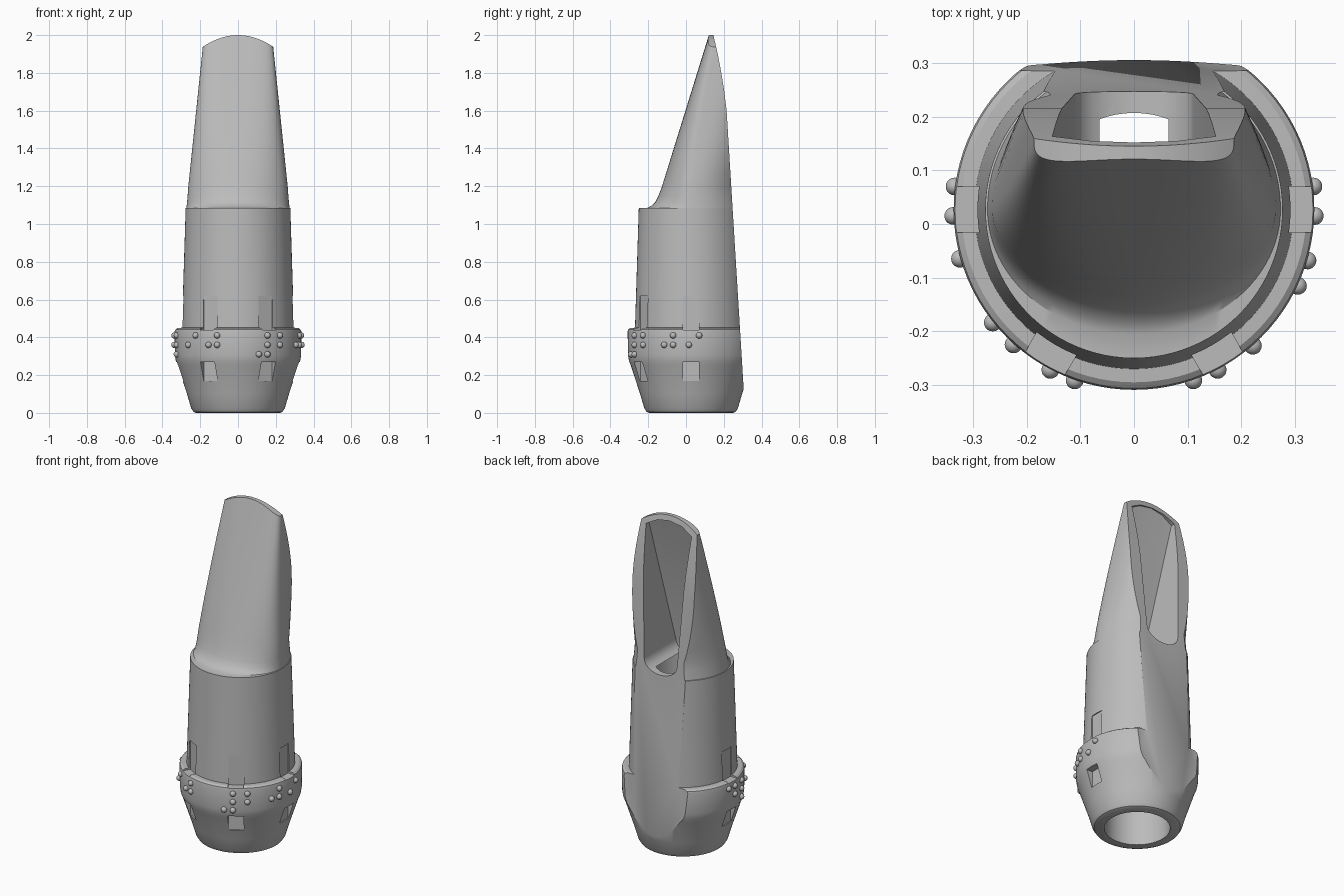
import bpy, bmesh, math
from mathutils import Matrix, Vector

cube = bpy.data.objects.get("Cube")
if cube:
    bpy.data.objects.remove(cube, do_unlink=True)

AXIS_Y = 0.027
SEGMENTS = 96

grey = bpy.data.materials.new("plain_grey")
grey.use_nodes = True
colour = (0.5, 0.5, 0.5, 1)
grey.diffuse_color = colour
bsdf = next(n for n in grey.node_tree.nodes if n.type == 'BSDF_PRINCIPLED')
bsdf.inputs["Base Color"].default_value = colour


def make_object(name, bm):
    bmesh.ops.recalc_face_normals(bm, faces=bm.faces[:])
    mesh = bpy.data.meshes.new(name)
    bm.to_mesh(mesh)
    bm.free()
    mesh.materials.append(grey)
    obj = bpy.data.objects.new(name, mesh)
    bpy.context.collection.objects.link(obj)
    return obj


def activate(obj):
    bpy.ops.object.select_all(action='DESELECT')
    obj.select_set(True)
    bpy.context.view_layer.objects.active = obj


def cut(target, cutter):
    """Subtract the cutter, then discard it."""
    cutter.hide_render = True
    activate(target)
    mod = target.modifiers.new("cut", 'BOOLEAN')
    mod.operation = 'DIFFERENCE'
    mod.solver = 'EXACT'
    mod.object = cutter
    bpy.ops.object.modifier_apply(modifier=mod.name)
    bpy.data.objects.remove(cutter, do_unlink=True)


def prism(name, points, place):
    """Extrude a flat outline one unit; place(a, b, t) gives the position."""
    bm = bmesh.new()
    ends = [[bm.verts.new(place(a, b, t)) for a, b in points] for t in (-0.5, 0.5)]
    bm.faces.new(ends[0])
    bm.faces.new(ends[1])
    for i in range(len(points)):
        j = (i + 1) % len(points)
        bm.faces.new((ends[0][i], ends[0][j], ends[1][j], ends[1][i]))
    return make_object(name, bm)


def loft(name, sections):
    """Skin superellipse sections: height, half width, front y, centre y, power."""
    bm = bmesh.new()
    rings = []
    for z, w, front, yc, power in sections:
        ring = []
        for i in range(SEGMENTS):
            a = math.tau * i / SEGMENTS
            c, s = math.cos(a), math.sin(a)
            x = w * math.copysign(abs(c) ** (2 / power), c)
            y = math.copysign(abs(s) ** (2 / power), s)
            ring.append(bm.verts.new((x, yc + y * (w if s > 0 else yc - front), z)))
        rings.append(ring)
    for low, high in zip(rings, rings[1:]):
        for i in range(SEGMENTS):
            j = (i + 1) % SEGMENTS
            bm.faces.new((low[i], low[j], high[j], high[i]))
    bm.faces.new(rings[0])
    bm.faces.new(rings[-1])
    return make_object(name, bm)


# Round shank, collar and barrel
sections = [(z, r, AXIS_Y - r, AXIS_Y, 2) for r, z in (
    (0.222, 0), (0.236, 0.006), (0.248, 0.025), (0.27, 0.1), (0.319, 0.25),
    (0.329, 0.275), (0.334, 0.305), (0.336, 0.43), (0.333, 0.442),
    (0.322, 0.45), (0.297, 0.451), (0.277, 1.085))]
# Concave step at the foot of the beak
sections += [(z, w, y, AXIS_Y, 2) for z, w, y in (
    (1.086, 0.273, -0.205), (1.095, 0.272, -0.185), (1.115, 0.27, -0.163),
    (1.145, 0.267, -0.148))]
# Beak, narrowing and flattening toward the tip
for i in range(13):
    t = i / 12
    sections.append((1.19 + 0.82 * t, 0.264 - 0.085 * t, -0.13 + 0.254 * t,
                     AXIS_Y + 0.143 * t, 2 + 1.5 * t))
body = loft("mouthpiece_body", sections)

# Flat table on the back, curving in toward the tip
table = [(0.313, -0.1), (0.307, 0.1), (0.215, 1.6), (0.203, 1.7), (0.187, 1.8),
         (0.168, 1.9), (0.145, 2.0), (0.13, 2.06), (0.8, 2.06), (0.8, -0.1)]
cut(body, prism("table_cutter", table, lambda y, z, t: (t * 2, y, z)))

# Curved tip
arc = [(x / 20 * 0.26, 2 - 0.06 * abs(x / 20 * 0.26 / 0.183) ** 2) for x in range(-20, 21)]
cut(body, prism("tip_cutter", arc + [(0.26, 2.3), (-0.26, 2.3)],
                lambda x, z, t: (x, t * 2, z)))

# Round bore from below
bm = bmesh.new()
bmesh.ops.create_cone(bm, cap_ends=True, segments=64, radius1=0.18, radius2=0.18,
                      depth=1.19, matrix=Matrix.Translation((0, AXIS_Y, 0.495)))
cut(body, make_object("bore_cutter", bm))

# Window and sloping chamber behind the beak
bm = bmesh.new()
for x, y, z in ((0.152, 0.137, 1.92), (0.08, 0.143, 1.958), (0, 0.146, 1.97)):
    for side in ((-1, 1) if x else (1,)):
        bm.verts.new((x * side, y, z))
        bm.verts.new((x * side, 0.45, z))
for i in range(13):
    a = math.pi * i / 12
    for y in (-0.06, 0.45):
        bm.verts.new((0.11 * math.cos(a), y, 1.15 - 0.075 * math.sin(a)))
hull = bmesh.ops.convex_hull(bm, input=bm.verts[:])
bmesh.ops.delete(bm, geom=[v for v in hull["geom_interior"]
                           if isinstance(v, bmesh.types.BMVert)], context='VERTS')
bmesh.ops.dissolve_limit(bm, angle_limit=0.01, verts=bm.verts[:], edges=bm.edges[:])
cut(body, make_object("chamber_cutter", bm))

# Flat slots above and below the collar
bm = bmesh.new()
for degrees in (0, 180, -60, -120):
    turn = Matrix.Translation((0, AXIS_Y, 0)) @ Matrix.Rotation(math.radians(degrees), 4, 'Z')
    for low, high in ((0.17, 0.27), (0.44, 0.62)):
        size = Matrix.Diagonal((0.12, 0.085, high - low, 1))
        bmesh.ops.create_cube(bm, size=1, matrix=turn @ Matrix.Translation(
            (0.345, 0, (low + high) / 2)) @ size)
cut(body, make_object("slot_cutter", bm))

# Raised beads around the collar: plan position and the rows they fill
ROWS = (0.31, 0.36, 0.41)
beads = [(-0.335, 0.07, (2,)), (-0.34, 0.015, (1, 2)), (-0.325, -0.065, (0, 1, 2)),
         (-0.265, -0.185, (1,)), (-0.225, -0.225, (2,)), (-0.155, -0.27, (1,)),
         (-0.11, -0.29, (1, 2)), (0.11, -0.29, (0,)), (0.155, -0.27, (0, 1, 2)),
         (0.22, -0.225, (1, 2)), (0.305, -0.115, (1,)), (0.33, -0.07, (1, 2)),
         (0.335, 0.015, (1,)), (0.335, 0.07, (2,))]
bm = bmesh.new()
for x, y, rows in beads:
    spot = Vector((x, y - AXIS_Y, 0)).normalized() * 0.337
    for row in rows:
        bmesh.ops.create_icosphere(bm, subdivisions=3, radius=0.0165, matrix=Matrix.Translation(
            spot + Vector((0, AXIS_Y, ROWS[row]))))
collar_beads = make_object("collar_beads", bm)

for obj in (body, collar_beads):
    activate(obj)
    bpy.ops.object.shade_smooth_by_angle(angle=math.radians(30))
